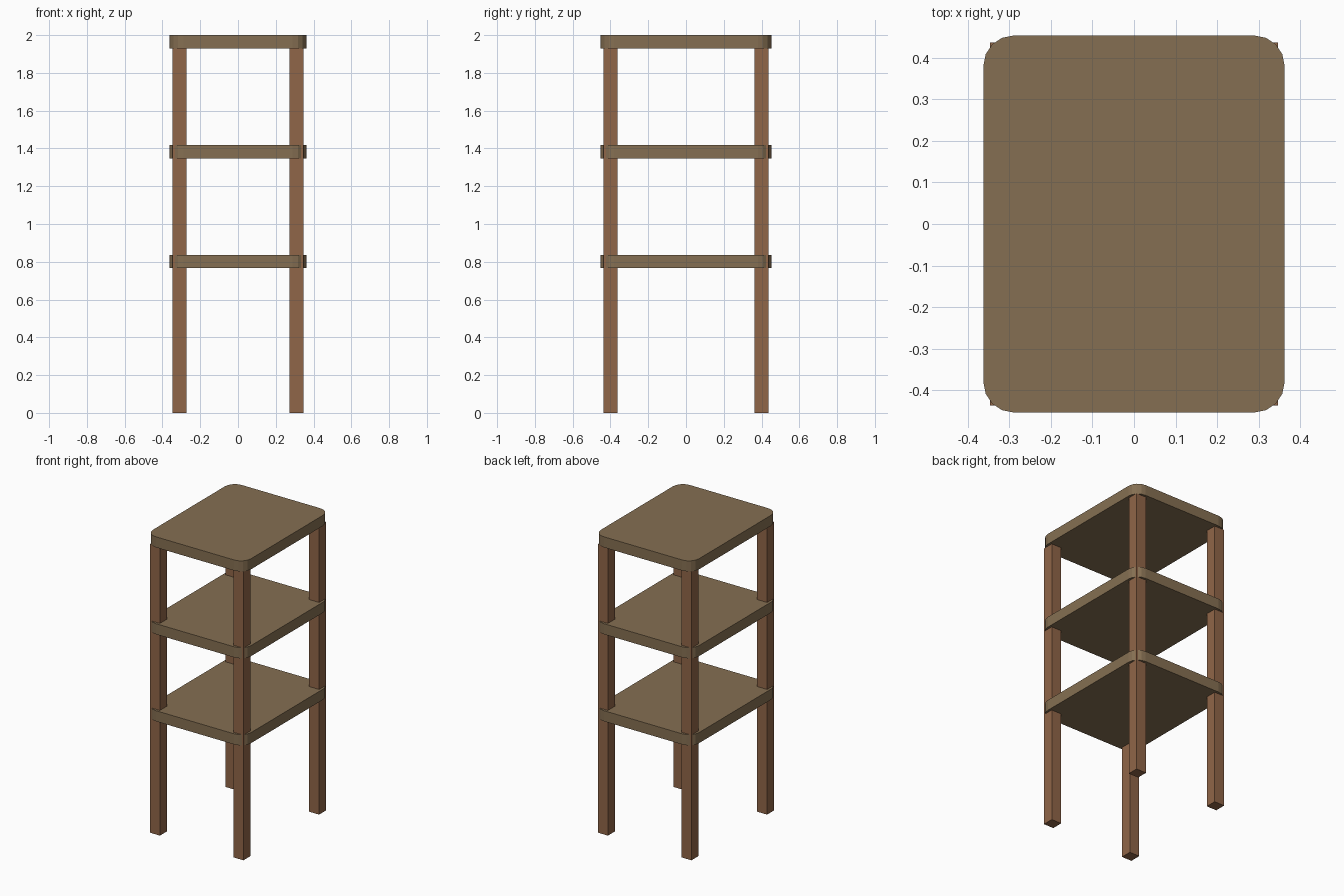
import bpy, bmesh
from math import sin, cos, pi

if "Cube" in bpy.data.objects:
    bpy.data.objects.remove(bpy.data.objects["Cube"])

HX, HY = 0.3625, 0.4535      # shelf half sizes
R, SEG, THICK = 0.073, 4, 0.071
LEG, LX, LY = 0.074, 0.309, 0.40


def material(name, rgb):
    m = bpy.data.materials.new(name)
    m.diffuse_color = (*rgb, 1)
    m.use_nodes = True
    m.node_tree.nodes["Principled BSDF"].inputs["Base Color"].default_value = m.diffuse_color
    return m


def add_object(name, bm, mat):
    bmesh.ops.recalc_face_normals(bm, faces=bm.faces)
    me = bpy.data.meshes.new(name)
    bm.to_mesh(me)
    bm.free()
    me.materials.append(mat)
    ob = bpy.data.objects.new(name, me)
    bpy.context.collection.objects.link(ob)


def shelf(name, top, mat):
    # rounded rectangle outline, extruded down
    bm = bmesh.new()
    verts = []
    for i, (sx, sy) in enumerate([(1, 1), (-1, 1), (-1, -1), (1, -1)]):
        for k in range(SEG + 1):
            a = (i + k / SEG) * pi / 2
            verts.append(bm.verts.new((sx * (HX - R) + R * cos(a),
                                       sy * (HY - R) + R * sin(a), top)))
    face = bm.faces.new(verts)
    ext = bmesh.ops.extrude_face_region(bm, geom=[face], use_keep_orig=True)
    moved = [v for v in ext["geom"] if isinstance(v, bmesh.types.BMVert)]
    bmesh.ops.translate(bm, verts=moved, vec=(0, 0, -THICK))
    add_object(name, bm, mat)


def leg(name, x, y, height, mat):
    bm = bmesh.new()
    bmesh.ops.create_cube(bm, size=1)
    bmesh.ops.scale(bm, verts=bm.verts, vec=(LEG, LEG, height))
    bmesh.ops.translate(bm, verts=bm.verts, vec=(x, y, height / 2))
    add_object(name, bm, mat)


board = material("board_wood", (0.235, 0.159, 0.084))
post = material("post_wood", (0.28, 0.133, 0.065))

# three shelves
for name, top in [("lower_shelf", 0.837), ("middle_shelf", 1.419), ("top_shelf", 2.0)]:
    shelf(name, top, board)

# four square legs up to the underside of the top shelf
for fb, sy in [("front", -1), ("back", 1)]:
    for lr, sx in [("left", -1), ("right", 1)]:
        leg(f"{fb}_{lr}_leg", sx * LX, sy * LY, 2.0 - THICK, post)
